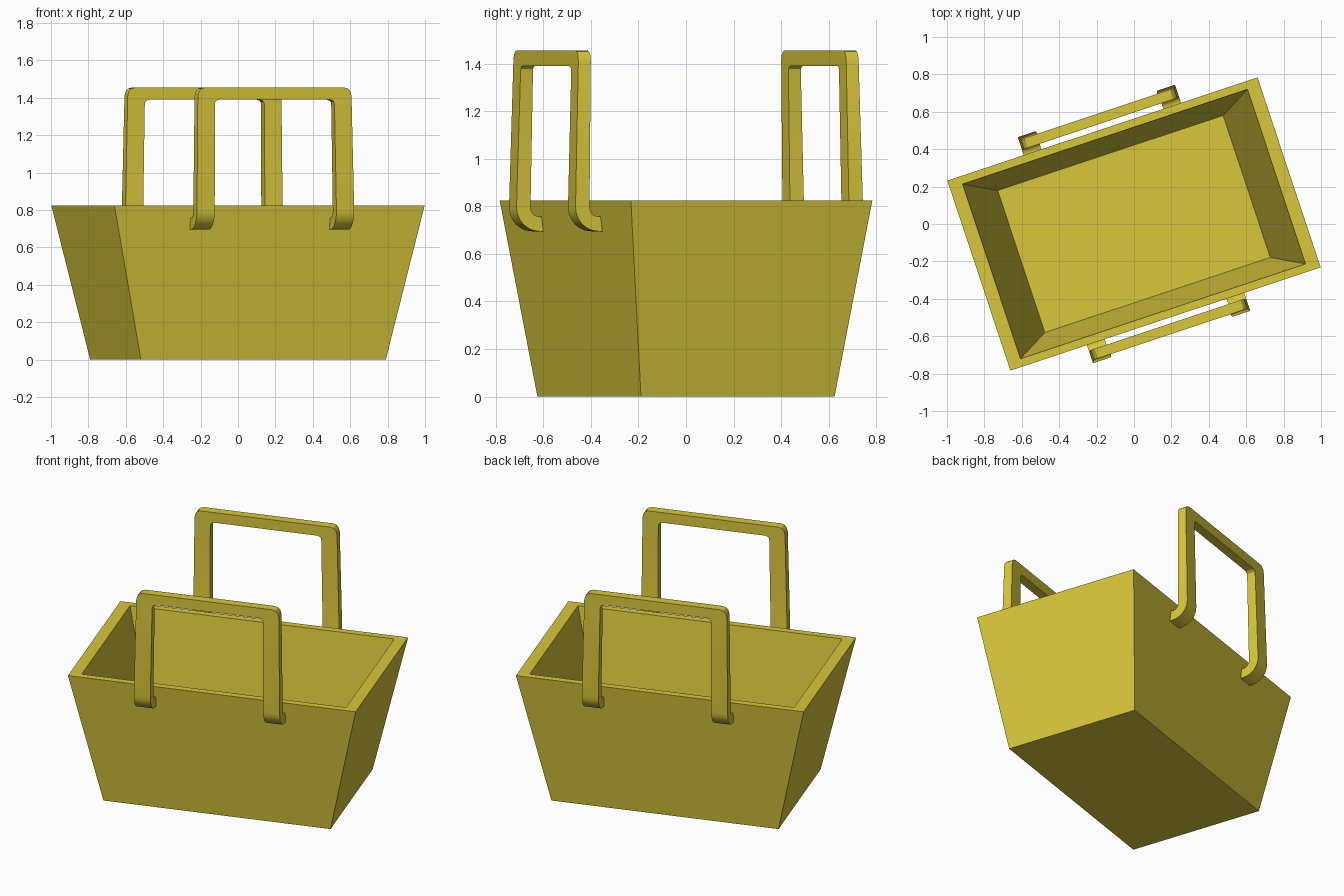
import bpy, bmesh, math
from mathutils import Matrix

if "Cube" in bpy.data.objects:
    bpy.data.objects.remove(bpy.data.objects["Cube"])

ANGLE = math.radians(18.4)

mat = bpy.data.materials.new("yellow")
mat.diffuse_color = (0.69, 0.57, 0.045, 1)
mat.use_nodes = True
mat.node_tree.nodes["Principled BSDF"].inputs["Base Color"].default_value = mat.diffuse_color


def loft(name, rings, turn):
    """Bridge four-cornered rings in order, cap both ends, turn about z."""
    bm = bmesh.new()
    loops = [[bm.verts.new(p) for p in ring] for ring in rings]
    for a, b in zip(loops, loops[1:]):
        for i in range(4):
            j = (i + 1) % 4
            bm.faces.new((a[i], a[j], b[j], b[i]))
    bm.faces.new(loops[0])
    bm.faces.new(loops[-1])
    bmesh.ops.recalc_face_normals(bm, faces=bm.faces)
    bm.transform(Matrix.Rotation(turn, 4, 'Z'))
    mesh = bpy.data.meshes.new(name)
    bm.to_mesh(mesh)
    bm.free()
    mesh.materials.append(mat)
    obj = bpy.data.objects.new(name, mesh)
    bpy.context.collection.objects.link(obj)
    return obj


def rect(hx, hy, z):
    return [(-hx, -hy, z), (hx, -hy, z), (hx, hy, z), (-hx, hy, z)]


# Tapered open basket: outside wall, rim, inside wall, floor
loft("basket", [rect(0.69, 0.429, 0), rect(0.874, 0.535, 0.825),
                rect(0.803, 0.492, 0.825), rect(0.635, 0.400, 0.065)], ANGLE)

# Handle half: foot hooking into the wall, then the leg, then the rounded corner
half = []


def foot_ring(yf, zf, yb, zb):
    half.append([(0.443, yf, zf), (0.443, yb, zb), (0.343, yb, zb), (0.343, yf, zf)])


def top_ring(xo, zo, xi, zi):
    yf, yb = -0.621, -0.566
    half.append([(xo, yf, zo), (xo, yb, zo), (xi, yb, zi), (xi, yf, zi)])


foot_ring(-0.515, 0.695, -0.515, 0.757)
for k in range(7):
    a = math.pi / 2 * k / 6
    s, c = math.sin(a), math.cos(a)
    foot_ring(-0.537 - 0.100 * s, 0.797 - 0.102 * c,
              -0.537 - 0.038 * s, 0.797 - 0.040 * c)
for row in ((0.433, 1.41, 0.337, 1.365), (0.426, 1.435, 0.334, 1.378),
            (0.412, 1.450, 0.326, 1.386), (0.392, 1.455, 0.312, 1.390)):
    top_ring(*row)

mirrored = [[(-x, y, z) for x, y, z in ring] for ring in reversed(half)]
for name, turn in (("front_handle", ANGLE), ("back_handle", ANGLE + math.pi)):
    handle = loft(name, half + mirrored, turn)
    bpy.ops.object.select_all(action='DESELECT')
    handle.select_set(True)
    bpy.context.view_layer.objects.active = handle
    bpy.ops.object.shade_smooth_by_angle(angle=math.radians(30))
